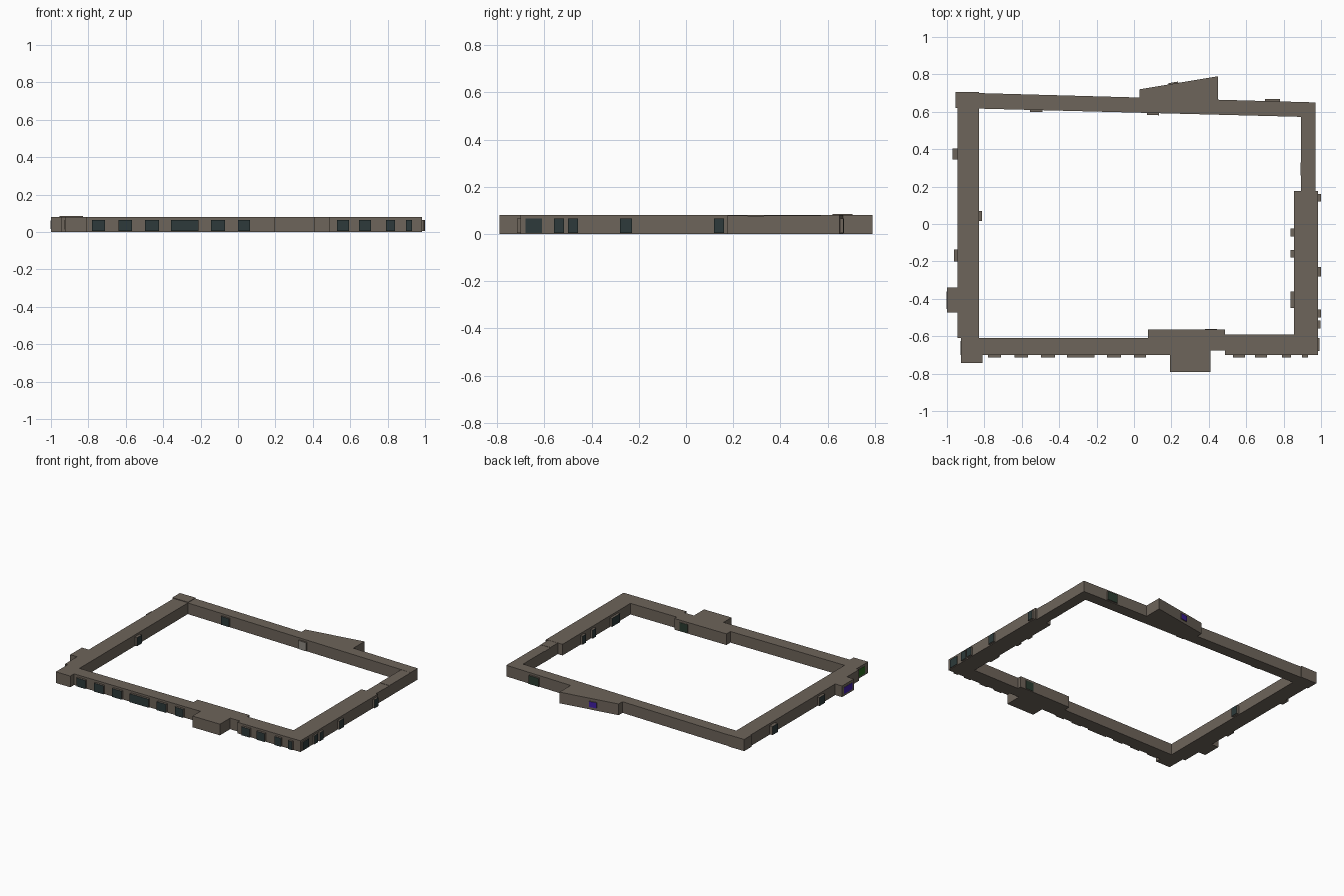
import bpy, bmesh
from mathutils import Vector

if "Cube" in bpy.data.objects:
    bpy.data.objects.remove(bpy.data.objects["Cube"])


def material(name, rgb):
    m = bpy.data.materials.new(name)
    m.diffuse_color = (*rgb, 1)
    m.use_nodes = True
    m.node_tree.nodes["Principled BSDF"].inputs["Base Color"].default_value = m.diffuse_color
    return m


STONE = material("brown_stone", (0.155, 0.128, 0.103))
GLASS = material("dark_teal", (0.026, 0.042, 0.043))
GREEN_DARK = material("dark_green", (0.024, 0.045, 0.03))
PURPLE = material("purple", (0.05, 0.012, 0.36))
GREEN = material("green", (0.02, 0.13, 0.012))
PALE = material("pale_grey", (0.27, 0.25, 0.22))


def prism(name, pts, z0=0.0, z1=0.08, face_mat=None, normal=None):
    """Extrude a plan outline; optionally paint the side facing 'normal'."""
    bm = bmesh.new()
    low = [bm.verts.new((x, y, z0)) for x, y in pts]
    top = [bm.verts.new((x, y, z1)) for x, y in pts]
    bm.faces.new(low[::-1])
    bm.faces.new(top)
    n = len(pts)
    for i in range(n):
        j = (i + 1) % n
        bm.faces.new((low[i], low[j], top[j], top[i]))
    bmesh.ops.recalc_face_normals(bm, faces=bm.faces)
    me = bpy.data.meshes.new(name)
    me.materials.append(STONE)
    if face_mat:
        me.materials.append(face_mat)
        for f in bm.faces:
            f.normal_update()
            if f.normal.dot(normal) > 0.9:
                f.material_index = 1
    bm.to_mesh(me)
    bm.free()
    ob = bpy.data.objects.new(name, me)
    bpy.context.collection.objects.link(ob)


def block(name, x0, x1, y0, y1, h=0.08):
    prism(name, [(x0, y0), (x1, y0), (x1, y1), (x0, y1)], 0, h)


def bay(name, p, q, depth, mat=GLASS, z0=0.004, z1=0.065):
    """Shallow box on a wall line p->q (outside is to the right), painted on its outer face."""
    p, q = Vector(p), Vector(q)
    d = (q - p).normalized()
    nrm = Vector((d.y, -d.x))
    pts = [p + nrm * depth, q + nrm * depth, q, p]
    prism(name, [tuple(v) for v in pts], z0, z1, mat, Vector((nrm.x, nrm.y, 0)))


# Left wall with its corner blocks and side projection
block("left_wall", -0.945, -0.83, -0.61, 0.62)
block("back_left_corner", -0.955, -0.83, 0.62, 0.705, 0.084)
block("left_projection", -1.0, -0.945, -0.473, -0.34)
block("front_left_corner", -0.925, -0.81, -0.742, -0.61)

# Front wall with the central gatehouse
prism("front_wall", [(-0.81, -0.70), (0.192, -0.70), (0.192, -0.79), (0.41, -0.79),
                     (0.41, -0.675), (0.487, -0.675), (0.487, -0.70), (0.855, -0.70),
                     (0.855, -0.592), (0.487, -0.592), (0.487, -0.565), (0.075, -0.565),
                     (0.075, -0.61), (-0.81, -0.61)])

# Right wall: wide front half, narrow back half in three sections
block("right_wall_wide", 0.855, 0.985, -0.70, 0.177)
block("right_wall_near", 0.893, 0.97, 0.177, 0.26, 0.079)
block("right_wall_middle", 0.891, 0.97, 0.26, 0.33, 0.077)
block("right_wall_far", 0.892, 0.97, 0.33, 0.572, 0.079)


# Back wall, slightly skewed, with the wedge projection
def back_outer(x):
    return 0.70 - 0.0278 * (x + 0.83)


def back_inner(x):
    return 0.617 - 0.0256 * (x + 0.83)


def wedge(x):
    return 0.72 + 0.07 * (x - 0.03) / 0.42


prism("back_wall", [(-0.83, back_inner(-0.83)), (0.97, back_inner(0.97)),
                    (0.97, back_outer(0.97)), (0.45, back_outer(0.45)),
                    (0.45, 0.79), (0.03, 0.72), (0.03, back_outer(0.03)),
                    (-0.83, back_outer(-0.83))])

# Windows along the front
for a, b in [(-0.78, -0.71), (-0.64, -0.567), (-0.497, -0.422), (-0.358, -0.21),
             (-0.144, -0.07), (0.0, 0.064), (0.53, 0.593), (0.647, 0.711),
             (0.79, 0.84), (0.898, 0.93)]:
    bay("front_window", (a, -0.70), (b, -0.70), 0.015)

# Windows along the right, outside and inside
for a, b, d in [(-0.68, -0.61, 0.006), (-0.56, -0.517, 0.012), (-0.50, -0.457, 0.015),
                (-0.28, -0.229, 0.015), (0.119, 0.161, 0.015)]:
    bay("right_window", (0.985, a), (0.985, b), d)
for a, b in [(-0.067, -0.025), (-0.18, -0.14), (-0.45, -0.36)]:
    bay("right_inner_window", (0.855, b), (0.855, a), 0.017)

# Windows along the left, outside and inside
for a, b, d in [(0.345, 0.403, 0.025), (-0.2, -0.137, 0.018)]:
    bay("left_window", (-0.945, b), (-0.945, a), d)
bay("left_inner_window", (-0.83, 0.017), (-0.83, 0.07), 0.018)
bay("left_purple_panel", (-1.0, -0.36), (-1.0, -0.455), 0.002, PURPLE, 0.015, 0.062)
bay("corner_green_panel", (-0.925, -0.625), (-0.925, -0.70), 0.003, GREEN, 0.012, 0.065)

# Windows along the back, inside and outside
bay("back_inner_window", (-0.556, back_inner(-0.556)), (-0.49, back_inner(-0.49)), 0.01)
bay("back_inner_door", (0.07, back_inner(0.07)), (0.134, back_inner(0.134)), 0.011, PALE)
bay("back_window", (0.78, back_outer(0.78)), (0.70, back_outer(0.70)), 0.012, GREEN_DARK)
bay("wedge_purple_panel", (0.237, wedge(0.237)), (0.185, wedge(0.185)), 0.007, PURPLE, 0.02, 0.06)
bay("front_inner_window", (0.445, -0.565), (0.38, -0.565), 0.003, GREEN_DARK)
